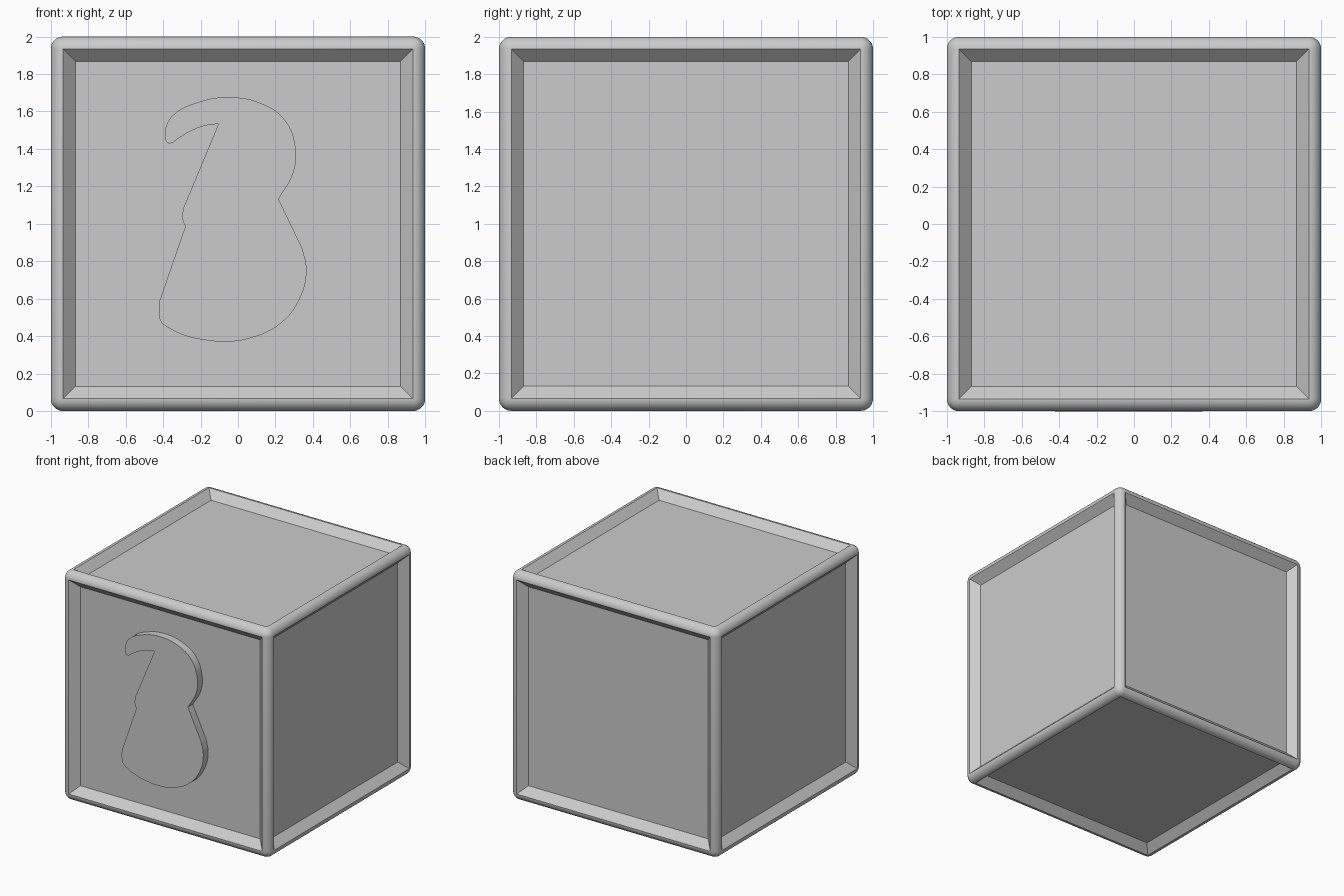
import bpy, bmesh, math

if "Cube" in bpy.data.objects:
    bpy.data.objects.remove(bpy.data.objects["Cube"])

R = 0.066  # rim radius, also the width and depth of the sloped recess


def smooth(obj):
    bpy.ops.object.select_all(action='DESELECT')
    obj.select_set(True)
    bpy.context.view_layer.objects.active = obj
    bpy.ops.object.shade_smooth_by_angle(angle=math.radians(30))


# Block: rounded cube with a sloped recess in each of its six faces
bm = bmesh.new()
bmesh.ops.create_cube(bm, size=2)
bmesh.ops.bevel(bm, geom=bm.edges[:], offset=R, segments=8, profile=0.5, affect='EDGES')
panels = [f for f in bm.faces if f.calc_area() > 1]
bmesh.ops.inset_individual(bm, faces=panels, thickness=R, depth=-R, use_even_offset=True)
bmesh.ops.translate(bm, verts=bm.verts[:], vec=(0, 0, 1))
mesh = bpy.data.meshes.new("block")
bm.to_mesh(mesh)
bm.free()
block = bpy.data.objects.new("block", mesh)
bpy.context.collection.objects.link(block)
smooth(block)

# Raised shape on the front: outline (x, z, corner flag)
outline = [
    (-.387, 1.51, 0), (-.35, 1.577, 0), (-.205, 1.652, 0), (-.045, 1.676, 0),
    (.125, 1.643, 0), (.25, 1.555, 0), (.306, 1.415, 0), (.297, 1.277, 0),
    (.217, 1.132, 1), (.345, .865, 1), (.366, .752, 0), (.33, .6, 0),
    (.228, .468, 0), (.05, .385, 0), (-.072, .371, 0), (-.18, .38, 0),
    (-.286, .404, 0), (-.366, .442, 0), (-.41, .475, 0), (-.422, .527, 0),
    (-.42, .586, 1), (-.281, .988, 1), (-.295, 1.02, 0), (-.294, 1.079, 1),
    (-.104, 1.534, 1), (-.18, 1.523, 0), (-.26, 1.491, 0), (-.322, 1.454, 0),
    (-.361, 1.43, 0), (-.38, 1.436, 0), (-.389, 1.465, 0),
]
curve = bpy.data.curves.new("raised_shape_outline", 'CURVE')
curve.dimensions = '2D'
curve.fill_mode = 'BOTH'
curve.resolution_u = 6
curve.extrude = R / 2 + 0.001
spline = curve.splines.new('BEZIER')
spline.bezier_points.add(len(outline) - 1)
spline.use_cyclic_u = True
for p, (x, z, corner) in zip(spline.bezier_points, outline):
    p.co = (x, z, 0)
    p.handle_left_type = p.handle_right_type = 'VECTOR' if corner else 'AUTO'
shape = bpy.data.objects.new("raised_shape", curve)
bpy.context.collection.objects.link(shape)
shape.location = (0, -1 + R / 2, 0)
shape.rotation_euler = (math.pi / 2, 0, 0)
bpy.ops.object.select_all(action='DESELECT')
shape.select_set(True)
bpy.context.view_layer.objects.active = shape
bpy.ops.object.convert(target='MESH')
shape = bpy.context.view_layer.objects.active
shape.name = "raised_shape"

# Weld the caps to the sides so the shading is clean
bm = bmesh.new()
bm.from_mesh(shape.data)
bmesh.ops.remove_doubles(bm, verts=bm.verts[:], dist=0.0005)
bmesh.ops.recalc_face_normals(bm, faces=bm.faces[:])
bm.to_mesh(shape.data)
bm.free()
smooth(shape)
